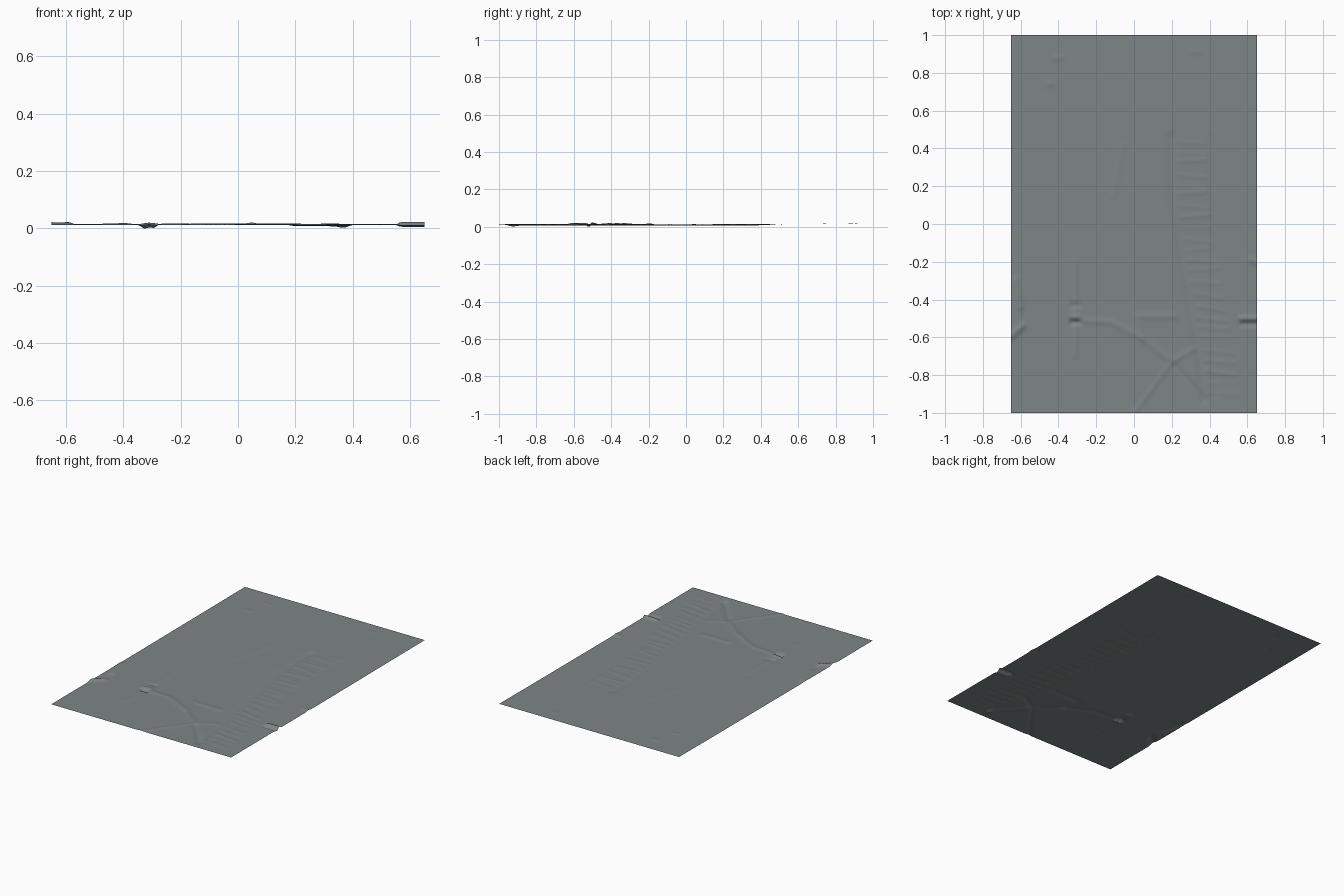
import bpy, bmesh, math, random
from mathutils import Vector

if "Cube" in bpy.data.objects:
    bpy.data.objects.remove(bpy.data.objects["Cube"])

random.seed(4)
W, L = 0.65, 1.0


def fold_x(y):
    """The long fold drifts to the right towards the front."""
    return 0.20 + 0.17 * max(0, min(1, (0.15 - y) / 1.0))


# Main creases: height, half width, path points
creases = [
    (0.004, 0.017, [(0.22, -0.49), (0.02, -0.49), (0.05, -0.61), (0.20, -0.73)]),
    (0.003, 0.014, [(0.0, -1.0), (0.20, -0.73), (0.32, -0.66)]),
    (-0.005, 0.016, [(0.20, -0.73), (0.37, -0.93)]),
    (0.004, 0.016, [(-0.30, -0.51), (-0.12, -0.52), (0.05, -0.61)]),
    (0.0025, 0.013, [(-0.31, -0.2), (-0.31, -0.7)]),
    (0.0015, 0.016, [(-0.06, 0.42), (-0.11, 0.15)]),
    (0.009, 0.018, [(-0.67, -0.61), (-0.59, -0.54)]),
    (0.007, 0.018, [(-0.63, -0.3), (-0.60, -0.44)]),
    (0.006, 0.016, [(0.62, -0.19), (0.67, -0.21)]),
]
# Long fold and its faint partner
ys = [0.46 - 0.2 * i for i in range(8)]
creases.append((-0.005, 0.022, [(fold_x(y), y) for y in ys]))
creases.append((-0.0015, 0.02, [(0.41, 0.46), (0.43, -0.9)]))


# Short level pinches and dents
def pinch(h, x, y, length):
    creases.append((h, 0.014, [(x - length / 2, y), (x + length / 2, y)]))


pinch(0.011, 0.62, -0.50, 0.1)
pinch(-0.007, 0.62, -0.53, 0.1)
pinch(-0.014, -0.31, -0.52, 0.03)
pinch(0.005, -0.31, -0.49, 0.04)
pinch(-0.006, -0.31, -0.43, 0.03)
pinch(0.003, -0.45, 0.74, 0.02)
pinch(0.003, -0.40, 0.88, 0.03)
pinch(0.002, 0.32, 0.91, 0.04)

# Cross pleats down the gathered strip at the right
for i in range(24):
    y = 0.44 - i * 0.058 + random.uniform(-0.01, 0.01)
    x = fold_x(y) + 0.03
    creases.append((random.uniform(0.001, 0.0025), 0.01,
                    [(x, y), (x + 0.15, y + random.uniform(-0.03, 0.02))]))


def distance(p, a, b):
    d = b - a
    t = max(0, min(1, (p - a).dot(d) / d.length_squared))
    return (p - a - d * t).length


# Flat sheet, rising very slightly to the back
bm = bmesh.new()
bmesh.ops.create_grid(bm, x_segments=150, y_segments=230, size=1)
for v in bm.verts:
    v.co.x *= W
    v.co.y *= L
    v.co.z = 0.017 + 0.003 * max(0, v.co.y)

# Press each crease into the sheet
for h, w, pts in creases:
    path = [Vector(p) for p in pts]
    r = 3 * w
    x0, x1 = min(p.x for p in path) - r, max(p.x for p in path) + r
    y0, y1 = min(p.y for p in path) - r, max(p.y for p in path) + r
    for v in bm.verts:
        if x0 < v.co.x < x1 and y0 < v.co.y < y1:
            d = min(distance(v.co.xy, a, b) for a, b in zip(path, path[1:]))
            v.co.z += h * math.exp(-(d / w) ** 2)

# Rest the lowest dent on the ground
low = min(v.co.z for v in bm.verts)
for v in bm.verts:
    v.co.z -= low

me = bpy.data.meshes.new("creased_sheet")
bm.to_mesh(me)
bm.free()
sheet = bpy.data.objects.new("creased_sheet", me)
bpy.context.collection.objects.link(sheet)
for p in me.polygons:
    p.use_smooth = True

mat = bpy.data.materials.new("slate grey")
mat.diffuse_color = (0.21, 0.235, 0.235, 1)
mat.use_nodes = True
mat.node_tree.nodes["Principled BSDF"].inputs["Base Color"].default_value = mat.diffuse_color
me.materials.append(mat)
